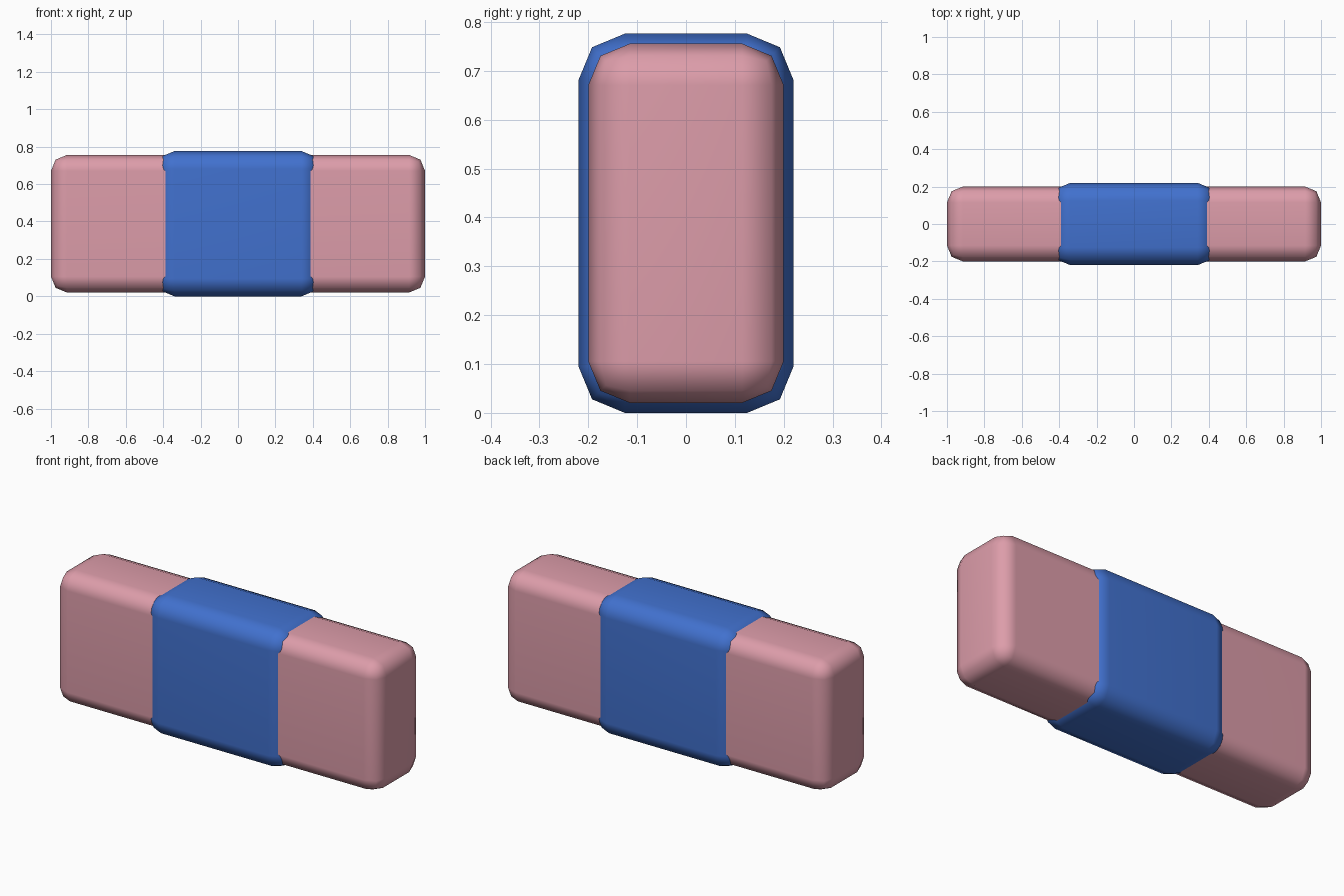
import bpy, math

if "Cube" in bpy.data.objects:
    bpy.data.objects.remove(bpy.data.objects["Cube"])


def material(name, color):
    m = bpy.data.materials.new(name)
    m.diffuse_color = (*color, 1)
    m.use_nodes = True
    m.node_tree.nodes["Principled BSDF"].inputs["Base Color"].default_value = m.diffuse_color
    return m


def rounded_block(name, size, z, bevel, mat):
    bpy.ops.mesh.primitive_cube_add(size=1, location=(0, 0, z))
    ob = bpy.context.object
    ob.name = name
    ob.scale = size
    bpy.ops.object.transform_apply(location=False, rotation=False, scale=True)
    ob.data.materials.append(mat)
    # two-step rounded edges
    mod = ob.modifiers.new("rounded_edges", 'BEVEL')
    mod.width = bevel
    mod.segments = 2
    mod.limit_method = 'NONE'
    bpy.ops.object.modifier_apply(modifier=mod.name)
    bpy.ops.object.shade_smooth_by_angle(angle=math.radians(60))
    # keep the broad faces visually flat
    ob.modifiers.new("flat_faces", 'WEIGHTED_NORMAL').keep_sharp = True
    return ob


pink = material("soft pink", (0.72, 0.335, 0.40))
blue = material("sleeve blue", (0.053, 0.165, 0.62))

# rubber bar running the full length
rounded_block("eraser_bar", (2.0, 0.40, 0.735), 0.388, 0.085, pink)
# slightly larger sleeve around the middle
rounded_block("sleeve", (0.87, 0.44, 0.776), 0.388, 0.095, blue)
